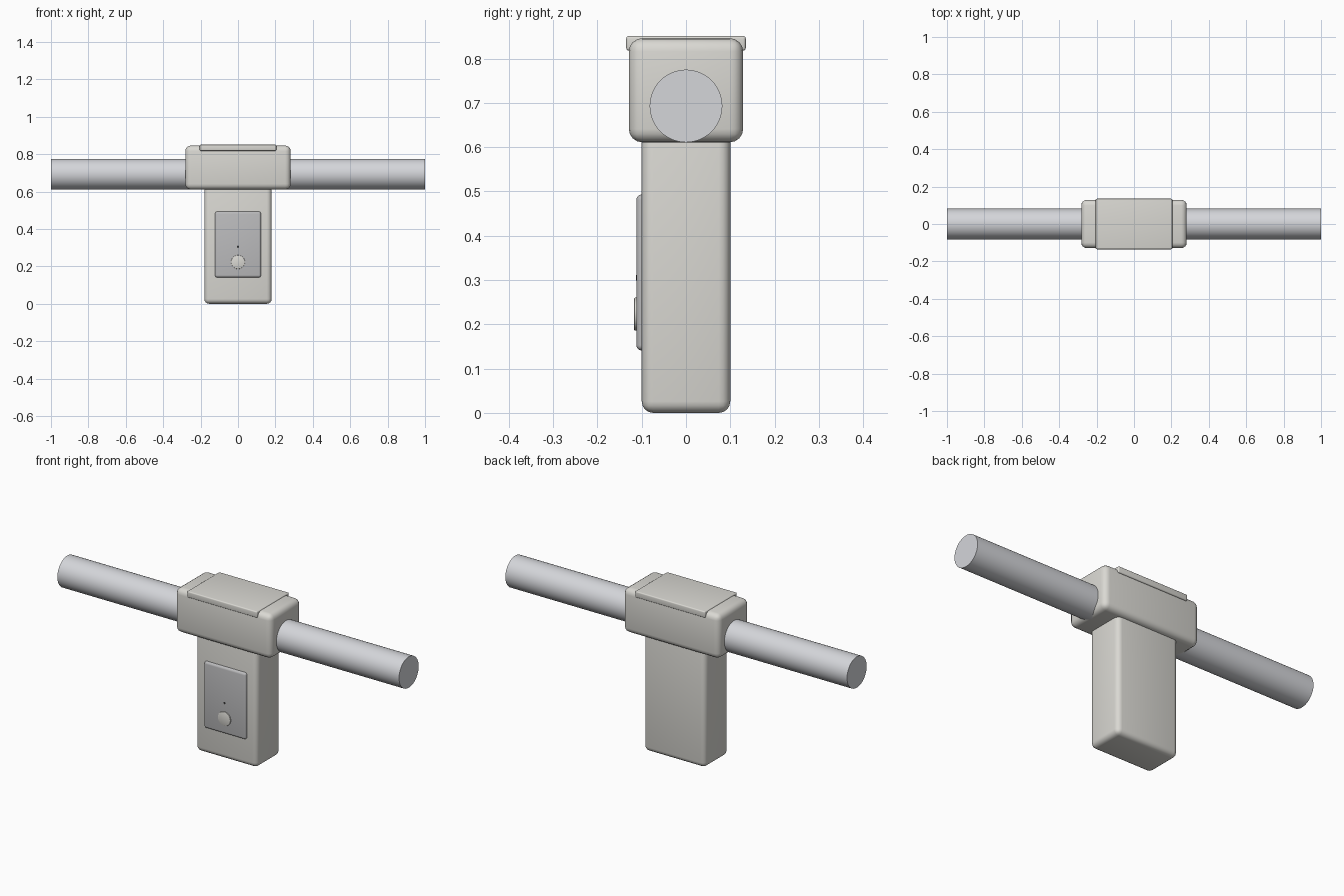
import bpy, math

if "Cube" in bpy.data.objects:
    bpy.data.objects.remove(bpy.data.objects["Cube"])


def material(name, rgb):
    m = bpy.data.materials.new(name)
    m.diffuse_color = (*rgb, 1)
    m.use_nodes = True
    m.node_tree.nodes["Principled BSDF"].inputs["Base Color"].default_value = m.diffuse_color
    return m


shell = material("shell", (0.70, 0.69, 0.65))
panel_grey = material("panel_grey", (0.50, 0.50, 0.51))
steel = material("steel", (0.66, 0.67, 0.70))
dark = material("dark", (0.03, 0.03, 0.03))


def finish(ob, name, mat, bevel=0, segments=4):
    ob.name = name
    bpy.ops.object.transform_apply(location=False, rotation=True, scale=True)
    ob.data.materials.append(mat)
    if bevel:
        b = ob.modifiers.new("bevel", 'BEVEL')
        b.width = bevel
        b.segments = segments
        b.limit_method = 'ANGLE'
        bpy.ops.object.modifier_apply(modifier="bevel")
    bpy.ops.object.shade_smooth_by_angle(angle=math.radians(35))
    return ob


def box(name, x, y, z, mat, bevel):
    # x, y, z are (min, max) pairs
    spans = (x, y, z)
    bpy.ops.mesh.primitive_cube_add(size=1, location=[(a + b) / 2 for a, b in spans])
    ob = bpy.context.object
    ob.scale = [b - a for a, b in spans]
    return finish(ob, name, mat, bevel)


def cylinder(name, loc, radius, depth, rot, mat, verts=64, bevel=0):
    bpy.ops.mesh.primitive_cylinder_add(vertices=verts, radius=radius, depth=depth,
                                        location=loc, rotation=rot)
    return finish(bpy.context.object, name, mat, bevel, 2)


# Hanging housing and clamp head
box("housing", (-0.18, 0.18), (-0.1, 0.1), (0.003, 0.66), shell, 0.026)
box("clamp_head", (-0.282, 0.282), (-0.129, 0.129), (0.614, 0.849), shell, 0.03)

# Cap plate wrapping the top of the head
box("cap_plate", (-0.205, 0.205), (-0.135, 0.135), (0.821, 0.854), shell, 0.006)

# Horizontal bar through the head
cylinder("bar", (0, 0, 0.696), 0.082, 2.0, (0, math.pi / 2, 0), steel)

# Front control panel with button and indicator
# (only upright corners are strongly rounded, the face edge is softened)
box("control_panel", (-0.123, 0.123), (-0.112, -0.085), (0.144, 0.496), panel_grey, 0.012)
front = (math.pi / 2, 0, 0)
cylinder("button", (0, -0.108, 0.226), 0.037, 0.018, front, shell, 48, 0.002)
cylinder("indicator", (0, -0.1095, 0.308), 0.006, 0.007, front, dark, 24)

# Rest the model on the ground
for ob in bpy.data.objects:
    if ob.type == 'MESH':
        ob.location.z -= 0.003
